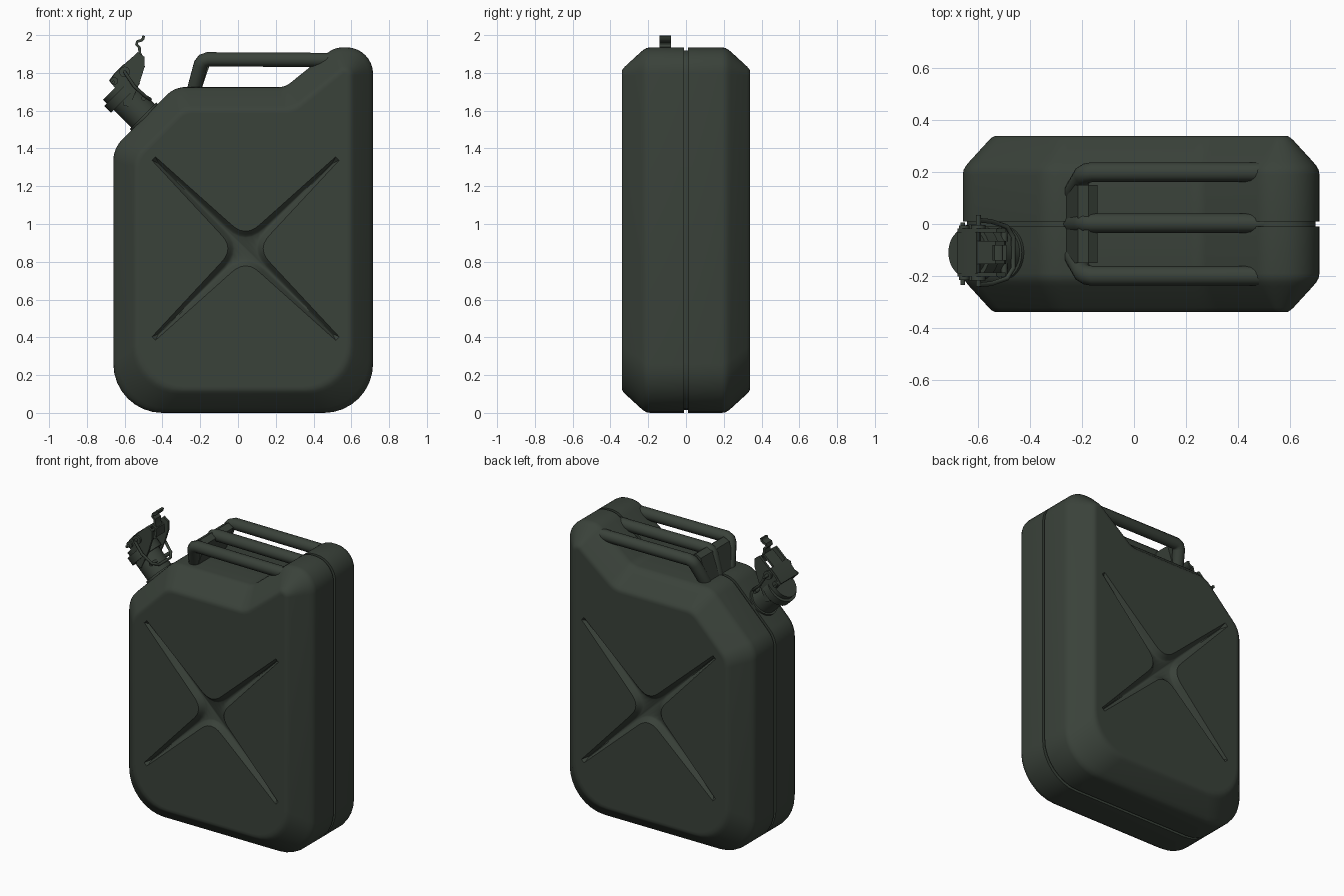
import bpy, bmesh, math
from mathutils import Vector

cube = bpy.data.objects.get("Cube")
if cube:
    bpy.data.objects.remove(cube)

GREEN = (0.042, 0.054, 0.042, 1)
paint = bpy.data.materials.new("dark olive paint")
paint.use_nodes = True
paint.diffuse_color = GREEN
bsdf = paint.node_tree.nodes["Principled BSDF"]
bsdf.inputs["Base Color"].default_value = GREEN
bsdf.inputs["Roughness"].default_value = 0.6


def smooth(ob, angle=35):
    bpy.ops.object.select_all(action='DESELECT')
    ob.select_set(True)
    bpy.context.view_layer.objects.active = ob
    bpy.ops.object.shade_smooth_by_angle(angle=math.radians(angle))


def skin(bm, rings):
    """Join equal-length point rings with quads; return the vertex loops."""
    loops = [[bm.verts.new(p) for p in ring] for ring in rings]
    for a, b in zip(loops, loops[1:]):
        for i in range(len(a)):
            j = (i + 1) % len(a)
            bm.faces.new((a[i], a[j], b[j], b[i]))
    return loops


def finish(name, bm):
    """Turn a closed bmesh into a shaded object with outward normals."""
    bmesh.ops.recalc_face_normals(bm, faces=bm.faces[:])
    if bm.calc_volume(signed=True) < 0:
        bmesh.ops.reverse_faces(bm, faces=bm.faces[:])
    mesh = bpy.data.meshes.new(name)
    bm.to_mesh(mesh)
    bm.free()
    mesh.materials.append(paint)
    ob = bpy.data.objects.new(name, mesh)
    bpy.context.collection.objects.link(ob)
    smooth(ob)


def plate(name, pts, y, width):
    """Extrude an x-z outline along y."""
    bm = bmesh.new()
    loops = skin(bm, [[(x, y + s * width / 2, z) for x, z in pts] for s in (-1, 1)])
    for loop in loops:
        bm.faces.new(loop)
    finish(name, bm)


def strip(path, t):
    """Outline of a bent sheet of thickness t that follows a path."""
    left, right = [], []
    for i, p in enumerate(path):
        a, b = path[max(i - 1, 0)], path[min(i + 1, len(path) - 1)]
        d = Vector((b[0] - a[0], b[1] - a[1])).normalized() * t / 2
        left.append((p[0] - d.y, p[1] + d.x))
        right.append((p[0] + d.y, p[1] - d.x))
    return left + right[::-1]


def rod(name, p0, p1, r, sides=24):
    p0, p1 = Vector(p0), Vector(p1)
    bpy.ops.mesh.primitive_cylinder_add(
        vertices=sides, radius=r, depth=(p1 - p0).length, location=(p0 + p1) / 2,
        rotation=(p1 - p0).to_track_quat('Z', 'Y').to_euler())
    ob = bpy.context.object
    ob.name = name
    ob.data.materials.append(paint)
    smooth(ob)


def tube(name, pts, r):
    cu = bpy.data.curves.new(name, 'CURVE')
    cu.dimensions = '3D'
    cu.bevel_depth, cu.bevel_resolution, cu.use_fill_caps = r, 4, True
    sp = cu.splines.new('POLY')
    sp.points.add(len(pts) - 1)
    for q, p in zip(sp.points, pts):
        q.co = (*p, 1)
    cu.materials.append(paint)
    bpy.context.collection.objects.link(bpy.data.objects.new(name, cu))


# Body outline: x, z, corner radius at the rim, corner radius on the flat side
CORNERS = [(-0.66, 0.0, 0.26, 0.24), (0.715, 0.0, 0.26, 0.24),
           (0.715, 1.935, 0.14, 0.012), (0.51, 1.935, 0.13, 0.01),
           (0.25, 1.725, 0.1, 0.14), (-0.335, 1.725, 0.14, 0.1),
           (-0.66, 1.40, 0.16, 0.12)]
FULL = 0.14


def outline(inset, y, steps=8):
    n = len(CORNERS)
    sharp = [Vector((c[0], 0, c[1])) for c in CORNERS]
    moved = []
    for i in range(n):
        e1 = (sharp[i] - sharp[i - 1]).normalized()
        e2 = (sharp[(i + 1) % n] - sharp[i]).normalized()
        n1, n2 = Vector((-e1.z, 0, e1.x)), Vector((-e2.z, 0, e2.x))
        moved.append(sharp[i] + (n1 + n2) * inset / (1 + n1.dot(n2)))
    ring = []
    for i, p in enumerate(moved):
        r = CORNERS[i][2] + (CORNERS[i][3] - CORNERS[i][2]) * inset / FULL
        d1 = (moved[i - 1] - p).normalized()
        d2 = (moved[(i + 1) % n] - p).normalized()
        half = d1.angle(d2) / 2
        c = p + (d1 + d2).normalized() * r / math.sin(half)
        v1 = p + d1 * r / math.tan(half) - c
        v2 = p + d2 * r / math.tan(half) - c
        for k in range(steps + 1):
            q = c + v1.slerp(v2, k / steps).normalized() * r
            ring.append((q.x, y, q.z))
    return ring


def cross(w, y, length=0.69, reach=0.15):
    """Four-armed outline with rounded inner corners."""
    pts = []
    for k in range(4):
        a = math.radians(45 + 90 * k)
        d, n = Vector((math.cos(a), math.sin(a))), Vector((-math.sin(a), math.cos(a)))
        tip = length - 0.04 + w
        pts += [d * tip - n * w * 0.35, d * tip + n * w * 0.35]
        p0, p1, p2 = d * reach + n * w, (d + n) * w, n * reach + d * w
        for j in range(7):
            t = j / 6
            pts.append(p0 * (1 - t) ** 2 + p1 * 2 * t * (1 - t) + p2 * t * t)
    return [(0.04 + p.x, y, 0.87 + p.y * 0.98) for p in pts]


# Body: two pressed halves with a seam groove between them
profile = [(0.01, 0.016), (0.01, 0.0), (0.03, 0.0), (0.19, 0.0), (0.208, 0.003),
           (0.224, 0.012), (0.24, 0.025), (0.322, 0.1), (0.333, 0.112), (0.34, 0.125),
           (0.34, FULL)]
sections = [(-y, i) for y, i in reversed(profile)] + profile
bm = bmesh.new()
shell = skin(bm, [outline(i, y) for y, i in sections])

# Pressed cross sunk into each flat side
for side, rim in ((-1, shell[0]), (1, shell[-1])):
    press = skin(bm, [cross(w, side * y) for y, w in
                      ((0.34, 0.038), (0.322, 0.022), (0.312, 0.013), (0.307, 0.005))])
    border = [bm.edges.get((loop[i - 1], loop[i]))
              for loop in (rim, press[0]) for i in range(len(loop))]
    bmesh.ops.triangle_fill(bm, use_beauty=True, edges=border, normal=(0, side, 0))
    bm.faces.new(press[-1])
finish("can_body", bm)

# Triple carrying handle with legs that lean together at the foot
for name, y, foot in (("front", -0.2, -0.12), ("middle", 0.003, 0.0), ("back", 0.2, 0.12)):
    tube(name + "_handle_bar",
         [(0.5, y, 1.868), (-0.16, y, 1.872), (-0.184, y * 0.98, 1.864),
          (-0.197, y * 0.94, 1.845), (-0.235, foot, 1.70)], 0.038)
web = [(-0.265, 1.71), (-0.215, 1.875), (-0.175, 1.895), (-0.14, 1.87), (-0.195, 1.71)]
plate("handle_web", web, 0, 0.3)

# Filler neck leaning out of the sloped shoulder
CY = -0.11
base = Vector((-0.475, CY, 1.545))
axis = Vector((-1, 0, 1)).normalized()
for name, a, b, r in (("neck_collar", -0.02, 0.04, 0.1), ("filler_neck", 0, 0.2, 0.088),
                      ("neck_rim", 0.17, 0.222, 0.108), ("filler_lid", 0.22, 0.25, 0.09)):
    rod(name, base + axis * a, base + axis * b, r, 32)

# Lid clamp: side cheeks, pins, top strap and thumb lever
cheek = [(-0.68, 1.755), (-0.65, 1.8), (-0.53, 1.91), (-0.495, 1.885), (-0.495, 1.83),
         (-0.52, 1.75), (-0.545, 1.69), (-0.575, 1.62), (-0.61, 1.63), (-0.6, 1.7),
         (-0.65, 1.72)]
for name, s in (("front", -1), ("back", 1)):
    y = CY + s * 0.085
    plate(name + "_clamp_cheek", cheek, y, 0.016)
    rod(name + "_pivot_boss", (-0.6, y, 1.805), (-0.6, y + s * 0.022, 1.805), 0.028)
    rod(name + "_lower_boss", (-0.655, y, 1.757), (-0.655, y + s * 0.02, 1.757), 0.02)
rod("pivot_pin", (-0.6, CY - 0.13, 1.805), (-0.6, CY + 0.145, 1.805), 0.01, 12)
rod("lower_pin", (-0.66, CY - 0.125, 1.75), (-0.66, CY + 0.115, 1.75), 0.009, 12)
rod("latch_pin", (-0.5, CY - 0.1, 1.665), (-0.5, CY + 0.1, 1.665), 0.012, 12)
plate("clamp_strap", strip([(-0.675, 1.755), (-0.645, 1.795), (-0.6, 1.84)], 0.018), CY, 0.16)
plate("clamp_bridge", strip([(-0.61, 1.83), (-0.53, 1.9), (-0.505, 1.88), (-0.5, 1.83)], 0.014),
      CY, 0.09)
plate("thumb_lever", strip([(-0.505, 1.87), (-0.52, 1.905), (-0.522, 1.935), (-0.538, 1.95),
                            (-0.533, 1.966), (-0.512, 1.972), (-0.502, 1.982), (-0.499, 1.997)],
                           0.015), CY, 0.06)

# Wire bail round the neck
bail = [(-0.6, 0.125, 1.805), (-0.55, 0.12, 1.73), (-0.49, 0.1, 1.675), (-0.465, 0.06, 1.66)]
tube("wire_bail", [(x, CY + y, z) for x, y, z in bail]
     + [(x, CY - y, z) for x, y, z in reversed(bail)], 0.009)
